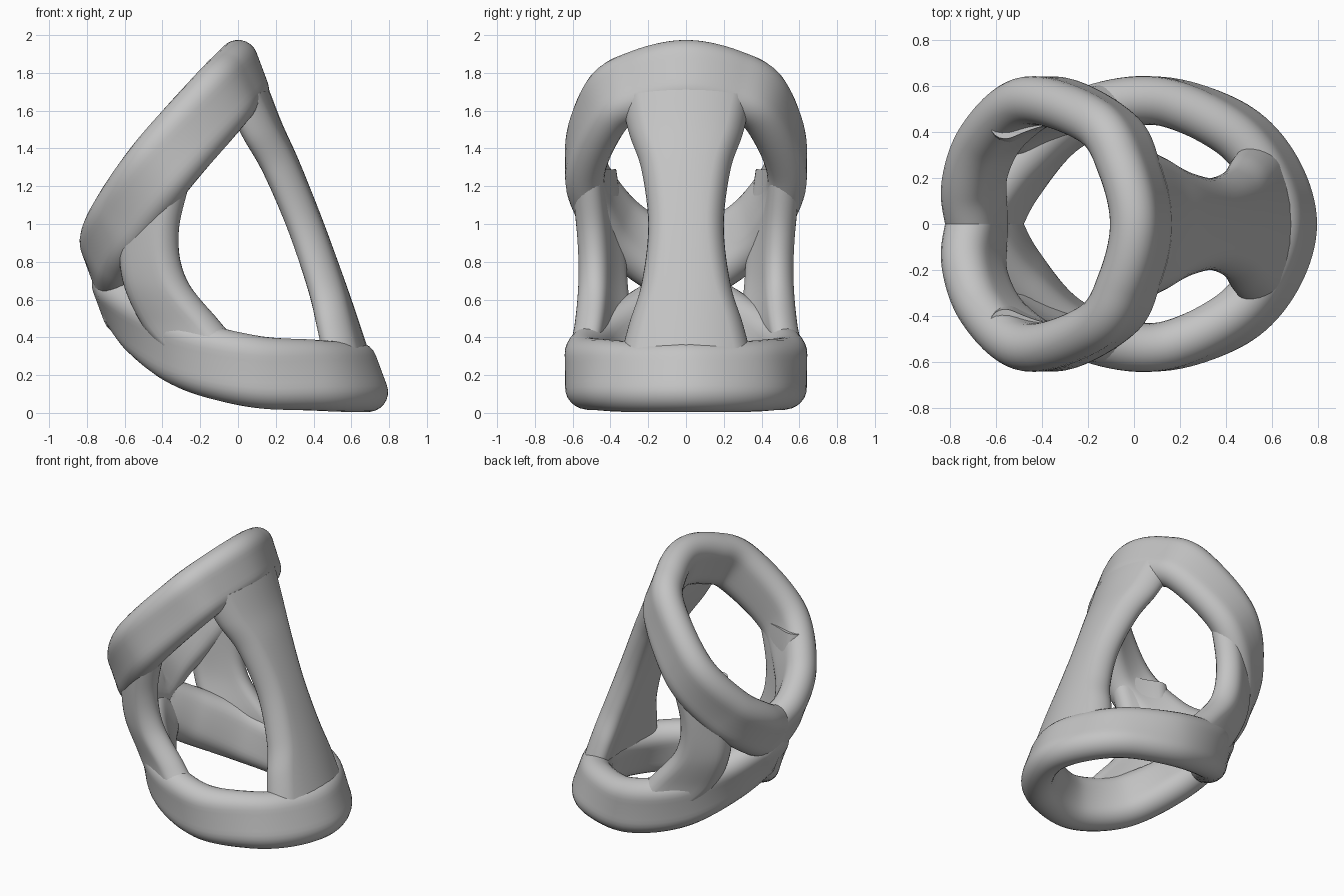
import bpy
import bmesh
from math import sin, cos, pi, radians
from mathutils import Vector

cube = bpy.data.objects.get("Cube")
if cube:
    bpy.data.objects.remove(cube, do_unlink=True)

grey = bpy.data.materials.new("plain grey")
grey.use_nodes = True
colour = (0.55, 0.55, 0.55, 1)
grey.diffuse_color = colour
grey.node_tree.nodes["Principled BSDF"].inputs["Base Color"].default_value = colour

UP = Vector((0, 0, 1))


def flip(p):
    """Mirror a control point (x, y, z, angle, half width) across y = 0."""
    return Vector((p[0], -p[1], p[2], -p[3], p[4]))


def spline(points, before, after, steps):
    """Smooth curve through control points, with a phantom point at each end."""
    pts = [before] + points + [after]
    out = []
    for i in range(1, len(pts) - 2):
        a, b, c, d = pts[i - 1:i + 3]
        for s in range(steps):
            t = s / steps
            out.append((2 * b + (c - a) * t + (2 * a - 5 * b + 4 * c - d) * t ** 2
                        + (3 * b - a - 3 * c + d) * t ** 3) / 2)
    return out + [points[-1]]


def section(half_thick, half_width, arc=12, flat=6):
    """Rounded bar outline as (outward, across) pairs."""
    straight = half_width - half_thick
    pts = []
    for side in (1, -1):
        for k in range(arc + 1):
            a = pi * k / arc
            pts.append((side * half_thick * cos(a), side * (straight + half_thick * sin(a))))
        for k in range(1, flat):
            pts.append((-side * half_thick, side * straight * (1 - 2 * k / flat)))
    return pts


def outward(angle):
    """Outward direction of the tilted tube at an angle from its +x side."""
    a = radians(angle)
    return Vector((0.94 * cos(a), sin(a), 0.35 * cos(a))).normalized()


def sweep(name, path, half_thick, closed, bend=0.0):
    """Skin rounded bar outlines along a path lying on the tube."""
    bm = bmesh.new()
    rows = []
    count = len(path)
    for i, p in enumerate(path):
        centre = Vector(p[:3])
        normal = outward(p[3])
        if closed:
            ahead, behind = path[(i + 1) % count], path[i - 1]
            tangent = (Vector(ahead[:3]) - Vector(behind[:3])).normalized()
            across = tangent.cross(normal).normalized()
            normal = across.cross(tangent).normalized()
        else:
            across = UP.cross(normal).normalized()
        rows.append([bm.verts.new(centre + normal * (u - bend * v * v) + across * v)
                     for u, v in section(half_thick, p[4])])
    size = len(rows[0])
    for i in range(count if closed else count - 1):
        one, two = rows[i], rows[(i + 1) % count]
        for k in range(size):
            n = (k + 1) % size
            bm.faces.new((one[k], one[n], two[n], two[k]))
    if not closed:
        bm.faces.new(rows[0])
        bm.faces.new(rows[-1])
    bmesh.ops.recalc_face_normals(bm, faces=bm.faces)
    mesh = bpy.data.meshes.new(name)
    bm.to_mesh(mesh)
    bm.free()
    mesh.materials.append(grey)
    obj = bpy.data.objects.new(name, mesh)
    bpy.context.collection.objects.link(obj)
    bpy.ops.object.select_all(action="DESELECT")
    obj.select_set(True)
    bpy.context.view_layer.objects.active = obj
    bpy.ops.object.shade_smooth_by_angle(angle=radians(35))
    return obj


def ring(name, points, half_width):
    """Teardrop band: half a path, mirrored, with a point at its -x end."""
    pts = [Vector(p + (half_width,)) for p in points]
    half = spline(pts, flip(pts[1]), 2 * pts[-1] - pts[-2], 10)
    path = half + [flip(p) for p in reversed(half[1:-1])]
    return sweep(name, path, 0.105, True)


def strut(name, points, half_thick, bend, mirrored=False):
    """Open bar with varying width, curved around the tube."""
    pts = [Vector(p) for p in points]
    if mirrored:
        pts = [flip(p) for p in pts]
    path = spline(pts, 2 * pts[0] - pts[1], 2 * pts[-1] - pts[-2], 10)
    return sweep(name, path, half_thick, False, bend)


# Upper and lower bands: x, y, z, angle around the tube
ring("upper_ring", [
    (0.03, 0, 1.79, 0), (-0.02, 0.24, 1.74, 26), (-0.12, 0.42, 1.63, 52),
    (-0.4, 0.535, 1.31, 90), (-0.6, 0.4, 1.03, 125), (-0.69, 0.2, 0.86, 155),
    (-0.68, 0, 0.75, 180)], 0.19)
ring("lower_ring", [
    (0.66, 0, 0.19, 0), (0.58, 0.25, 0.19, 27), (0.4, 0.43, 0.2, 54),
    (0.08, 0.535, 0.22, 90), (-0.26, 0.45, 0.31, 120), (-0.5, 0.22, 0.46, 150),
    (-0.64, 0, 0.6, 180)], 0.19)

# Wide waisted strut on the +x side: x, y, z, angle, half width
strut("wide_strut", [
    (0.08, 0, 1.68, 0, 0.34), (0.15, 0, 1.5, 0, 0.3), (0.24, 0, 1.3, 0, 0.235),
    (0.36, 0, 1.0, 0, 0.2), (0.47, 0, 0.7, 0, 0.235), (0.54, 0, 0.5, 0, 0.3),
    (0.6, 0, 0.32, 0, 0.35)], 0.09, 0.8)

# Pair of side struts leaning into the pointed end
side = [
    (-0.44, 0.5, 1.28, 108, 0.2), (-0.48, 0.46, 0.95, 120, 0.17),
    (-0.45, 0.45, 0.7, 120, 0.18), (-0.32, 0.46, 0.48, 118, 0.22),
    (-0.2, 0.5, 0.34, 114, 0.22)]
strut("left_strut", side, 0.085, 0.6)
strut("right_strut", side, 0.085, 0.6, mirrored=True)
